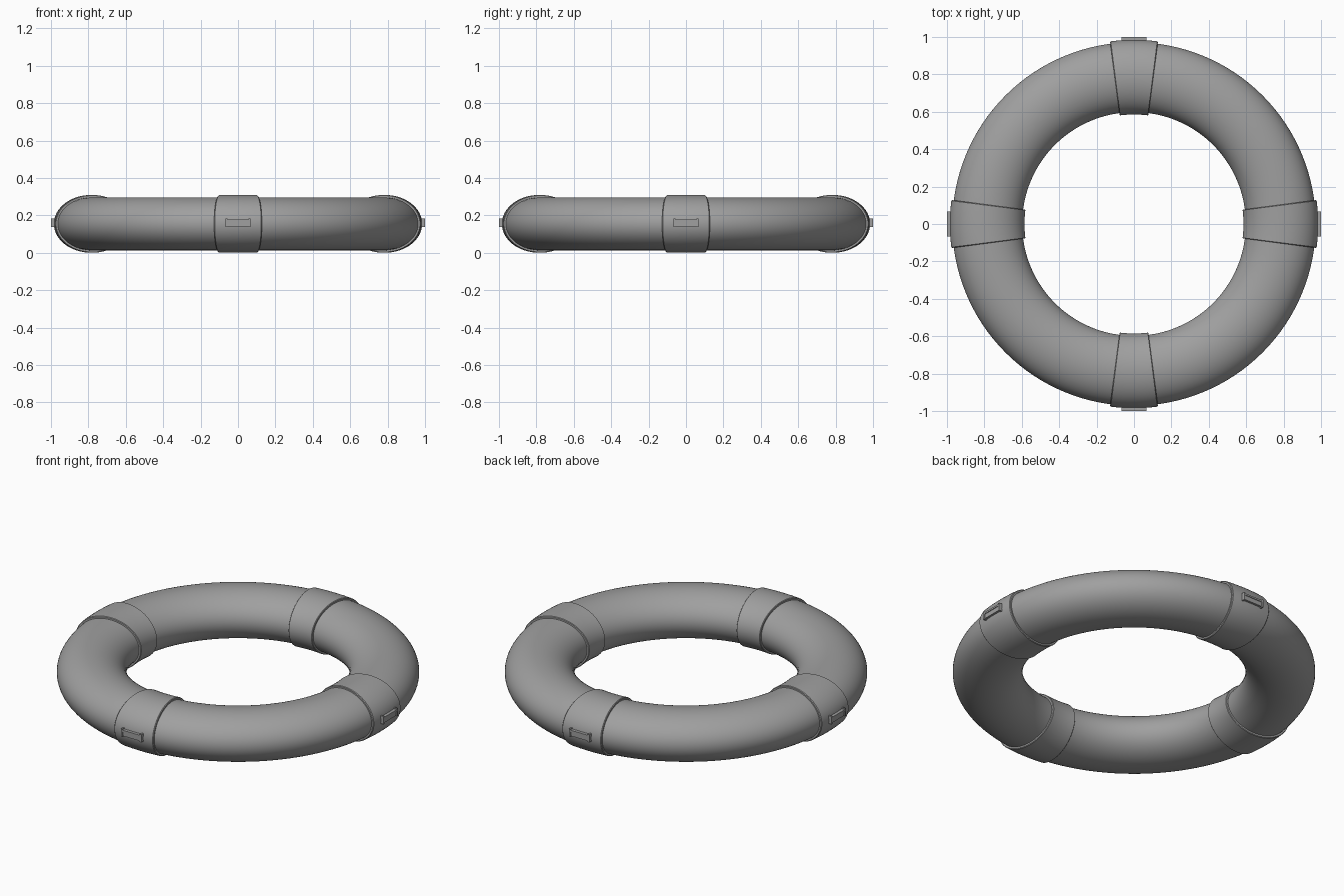
import bpy
import bmesh
from math import sin, cos, pi, radians
from mathutils import Matrix

if "Cube" in bpy.data.objects:
    bpy.data.objects.remove(bpy.data.objects["Cube"], do_unlink=True)

RING_R = 0.785             # radius of the tube's centre line
TUBE_A, TUBE_B = 0.187, 0.142   # radial and vertical half sizes of the tube
MID_Z = 0.155
SIDES = 64

grey = bpy.data.materials.new("grey")
grey.use_nodes = True
colour = (0.35, 0.35, 0.35, 1)
grey.diffuse_color = colour
grey.node_tree.nodes["Principled BSDF"].inputs["Base Color"].default_value = colour


def finish(bm, name, smooth=True):
    """Turn a bmesh into a named grey object."""
    bmesh.ops.recalc_face_normals(bm, faces=bm.faces)
    mesh = bpy.data.meshes.new(name)
    bm.to_mesh(mesh)
    bm.free()
    mesh.materials.append(grey)
    obj = bpy.data.objects.new(name, mesh)
    bpy.context.collection.objects.link(obj)
    if smooth:
        bpy.ops.object.select_all(action='DESELECT')
        obj.select_set(True)
        bpy.context.view_layer.objects.active = obj
        bpy.ops.object.shade_smooth_by_angle(angle=radians(30))
    return obj


def sweep(name, stations, closed):
    """Sweep an oval around the ring; stations are (angle, extra thickness)."""
    bm = bmesh.new()
    loops = []
    for angle, extra in stations:
        loop = []
        for i in range(SIDES):
            t = 2 * pi * i / SIDES
            r = RING_R + (TUBE_A + extra) * cos(t)
            z = MID_Z + (TUBE_B + extra) * sin(t)
            loop.append(bm.verts.new((r * cos(angle), r * sin(angle), z)))
        loops.append(loop)
    pairs = list(zip(loops, loops[1:]))
    if closed:
        pairs.append((loops[-1], loops[0]))
    for a, b in pairs:
        for i in range(SIDES):
            j = (i + 1) % SIDES
            bm.faces.new((a[i], a[j], b[j], b[i]))
    return finish(bm, name)


def handle(name, angle):
    """Small rope handle: back plate, top lip and two end posts."""
    bm = bmesh.new()
    outer = RING_R + TUBE_A
    boxes = [  # centre (out, along, up), size
        ((0.014, 0, 0.158), (0.02, 0.12, 0.034)),
        ((0.018, 0, 0.172), (0.02, 0.12, 0.01)),
        ((0.018, -0.062, 0.16), (0.02, 0.01, 0.046)),
        ((0.018, 0.062, 0.16), (0.02, 0.01, 0.046)),
    ]
    for (out, along, up), size in boxes:
        place = Matrix.Translation((outer + out, along, up))
        bmesh.ops.create_cube(bm, size=1, matrix=place @ Matrix.Diagonal((*size, 1)))
    bm.transform(Matrix.Rotation(angle, 4, 'Z'))
    return finish(bm, name, smooth=False)


# Main floating ring
sweep("ring_tube", [(2 * pi * i / 128, 0) for i in range(128)], True)

# Four straps with handles
half = radians(7.5)
rim = radians(0.25)
for k, side in enumerate(("left", "back", "right", "front")):
    mid = k * pi / 2
    body = [(mid + (half - rim) * s / 4, 0.0125) for s in range(-4, 5)]
    start = [(mid - half, -0.02), (mid - half, 0.009)]
    end = [(mid + half, 0.009), (mid + half, -0.02)]
    sweep(side + "_strap", start + body + end, False)
    handle(side + "_handle", mid)
